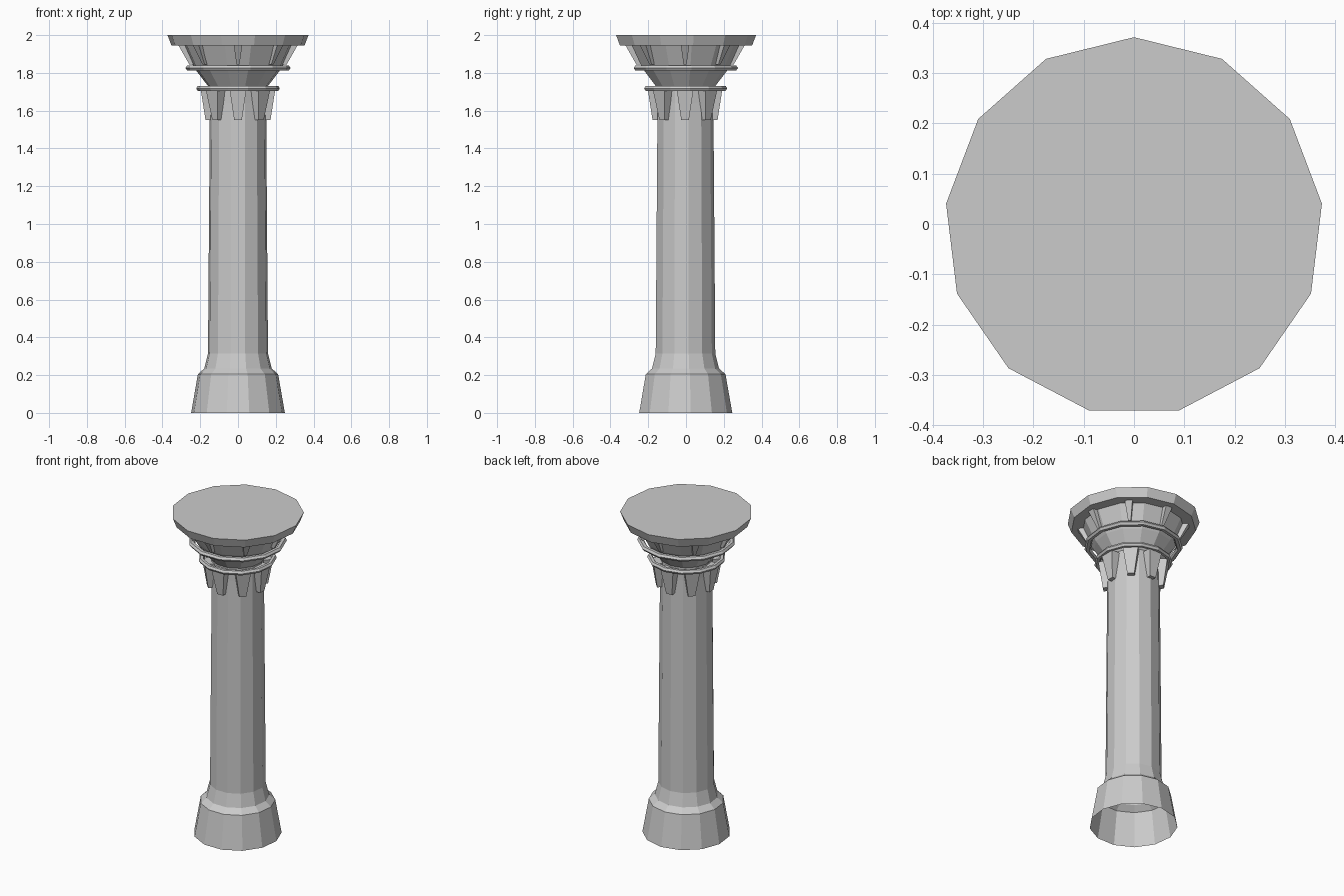
import bpy, bmesh
from math import sin, cos, pi

if "Cube" in bpy.data.objects:
    bpy.data.objects.remove(bpy.data.objects["Cube"])

N = 13          # sides of the column
CY = -0.005     # axis offset so the odd-sided outline is centred


def make_object(name, bm):
    bmesh.ops.recalc_face_normals(bm, faces=bm.faces)
    mesh = bpy.data.meshes.new(name)
    bm.to_mesh(mesh)
    bm.free()
    obj = bpy.data.objects.new(name, mesh)
    obj.location.y = CY
    bpy.context.collection.objects.link(obj)
    return obj


def lathe(name, profile, cap_ends=False, closed=False):
    """Revolve (radius, z) points with N sides, one corner at +y."""
    bm = bmesh.new()
    rings = [[bm.verts.new((r * sin(2 * pi * i / N), r * cos(2 * pi * i / N), z))
              for i in range(N)] for r, z in profile]
    pairs = list(zip(rings, rings[1:]))
    if closed:
        pairs.append((rings[-1], rings[0]))
    for a, b in pairs:
        for i in range(N):
            j = (i + 1) % N
            bm.faces.new((a[i], a[j], b[j], b[i]))
    if cap_ends:
        bm.faces.new(rings[0])
        bm.faces.new(rings[-1])
    return make_object(name, bm)


def ring(name, radius, z, minor_r, minor_z):
    pts = [(radius + minor_r * cos(k * pi / 3), z + minor_z * sin(k * pi / 3))
           for k in range(6)]
    return lathe(name, pts, closed=True)


def wedges(name, top, bottom, count=8):
    """Tapered blocks round the axis; top/bottom = (z, inner r, outer r, half width)."""
    bm = bmesh.new()
    for k in range(count):
        a = 2 * pi * k / count
        loops = []
        for z, r0, r1, w in (bottom, top):
            loops.append([bm.verts.new((r * cos(a) - t * sin(a), r * sin(a) + t * cos(a), z))
                          for r, t in ((r0, -w), (r1, -w), (r1, w), (r0, w))])
        lo, hi = loops
        bm.faces.new(lo)
        bm.faces.new(hi)
        for i in range(4):
            j = (i + 1) % 4
            bm.faces.new((lo[i], lo[j], hi[j], hi[i]))
    return make_object(name, bm)


# base and shaft, open underneath
lathe("base", [(0.25, 0), (0.214, 0.205), (0.18, 0.235)])
lathe("shaft", [(0.18, 0.235), (0.16, 0.315), (0.15, 1.64), (0.152, 1.72)])

# flaring capital and top slab
lathe("capital", [(0.152, 1.72), (0.225, 1.815), (0.24, 1.84), (0.29, 1.945)])
lathe("top_slab", [(0.355, 1.945), (0.376, 2.0)], cap_ends=True)

# moulding rings
ring("lower_ring", 0.207, 1.718, 0.016, 0.015)
ring("upper_ring", 0.262, 1.826, 0.018, 0.015)

# tapered leaves and small brackets
wedges("leaves", (1.71, 0.13, 0.197, 0.044), (1.55, 0.13, 0.172, 0.02))
wedges("brackets", (1.945, 0.26, 0.315, 0.022), (1.845, 0.22, 0.258, 0.008))
